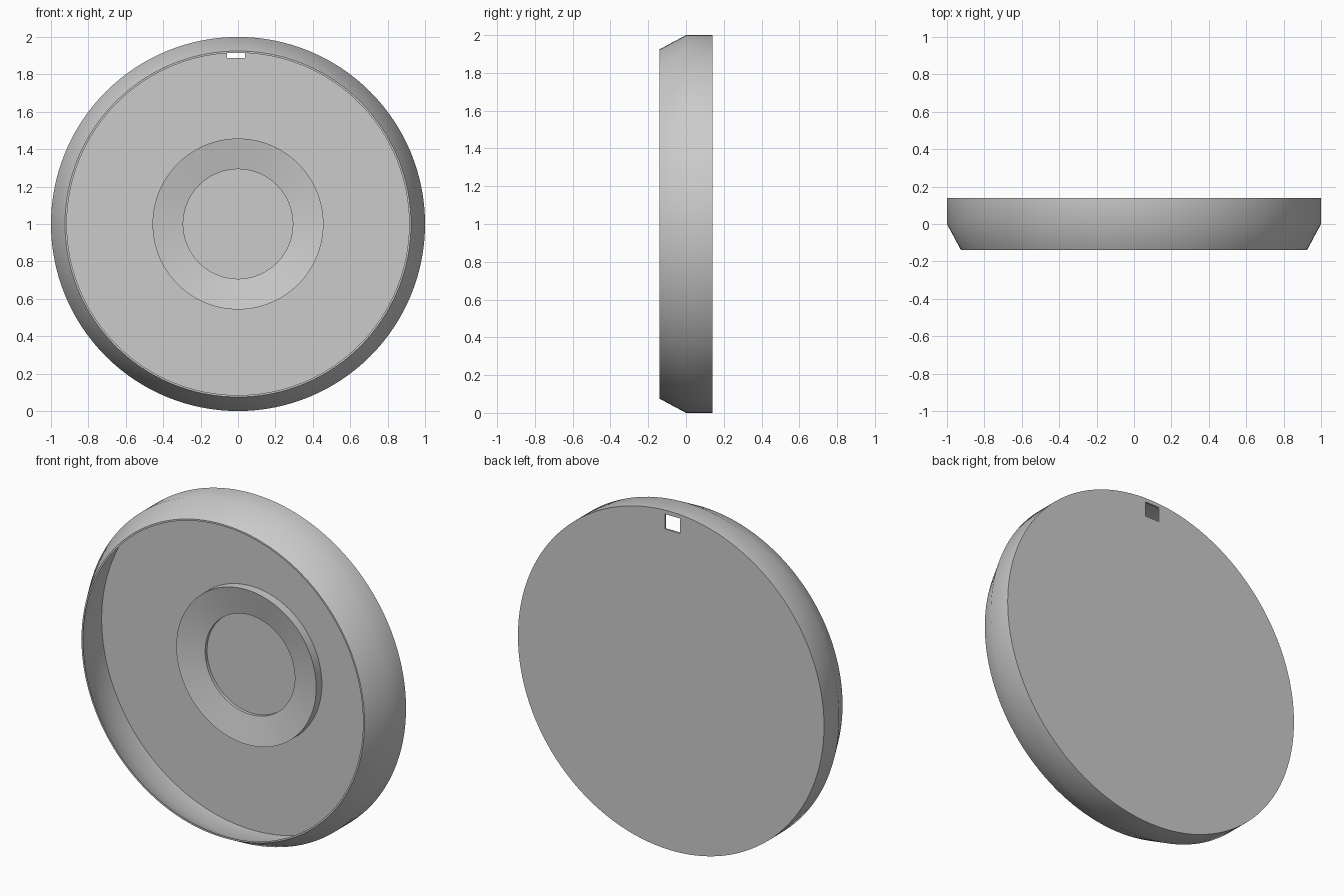
import bpy, bmesh, math
from mathutils import Vector

cube = bpy.data.objects.get("Cube")
if cube:
    bpy.data.objects.remove(cube, do_unlink=True)

SEGMENTS = 128
CENTRE = Vector((0, 0, 1))

grey = bpy.data.materials.new("plain grey")
grey.use_nodes = True
grey.diffuse_color = (0.6, 0.6, 0.6, 1)
grey.node_tree.nodes["Principled BSDF"].inputs["Base Color"].default_value = grey.diffuse_color


def lathe(name, profile, closed):
    """Spin (radius, y) points around the front-to-back axis."""
    bm = bmesh.new()
    verts = [bm.verts.new((r, y, CENTRE.z)) for r, y in profile]
    edges = [bm.edges.new(pair) for pair in zip(verts, verts[1:])]
    if closed:
        edges.append(bm.edges.new((verts[-1], verts[0])))
    bmesh.ops.spin(bm, geom=verts + edges, cent=CENTRE, axis=(0, 1, 0),
                   angle=math.tau, steps=SEGMENTS)
    bmesh.ops.remove_doubles(bm, verts=bm.verts, dist=0.0005)
    bmesh.ops.recalc_face_normals(bm, faces=bm.faces)
    mesh = bpy.data.meshes.new(name)
    bm.to_mesh(mesh)
    bm.free()
    mesh.materials.append(grey)
    obj = bpy.data.objects.new(name, mesh)
    bpy.context.collection.objects.link(obj)
    return obj


def activate(obj):
    bpy.ops.object.select_all(action="DESELECT")
    obj.select_set(True)
    bpy.context.view_layer.objects.active = obj


# Thin-walled dish: back plate, straight side, tapered front and narrow lip
dish = lathe("dish", [(0, 0.14), (1, 0.14), (1, 0), (0.925, -0.14),
                      (0.915, -0.14), (0.982, 0), (0.982, 0.13), (0, 0.13)], False)

# Raised ring with a face that slopes in towards the middle
ring = lathe("centre_ring", [(0.457, 0.132), (0.457, 0.077),
                             (0.293, 0.112), (0.293, 0.132)], True)

# Hanging slot through the back plate
bpy.ops.mesh.primitive_cube_add(size=1, location=(-0.01, 0.15, 1.932))
cutter = bpy.context.object
cutter.name = "slot_cutter"
cutter.scale = (0.097, 0.1, 0.088)
cutter.hide_render = True
cut = dish.modifiers.new("slot", "BOOLEAN")
cut.operation = "DIFFERENCE"
cut.solver = "EXACT"
cut.object = cutter
activate(dish)
bpy.ops.object.modifier_apply(modifier=cut.name)
bpy.data.objects.remove(cutter, do_unlink=True)

# Smooth round walls, sharp rims
for obj in (dish, ring):
    activate(obj)
    bpy.ops.object.shade_smooth_by_angle(angle=math.radians(30))
